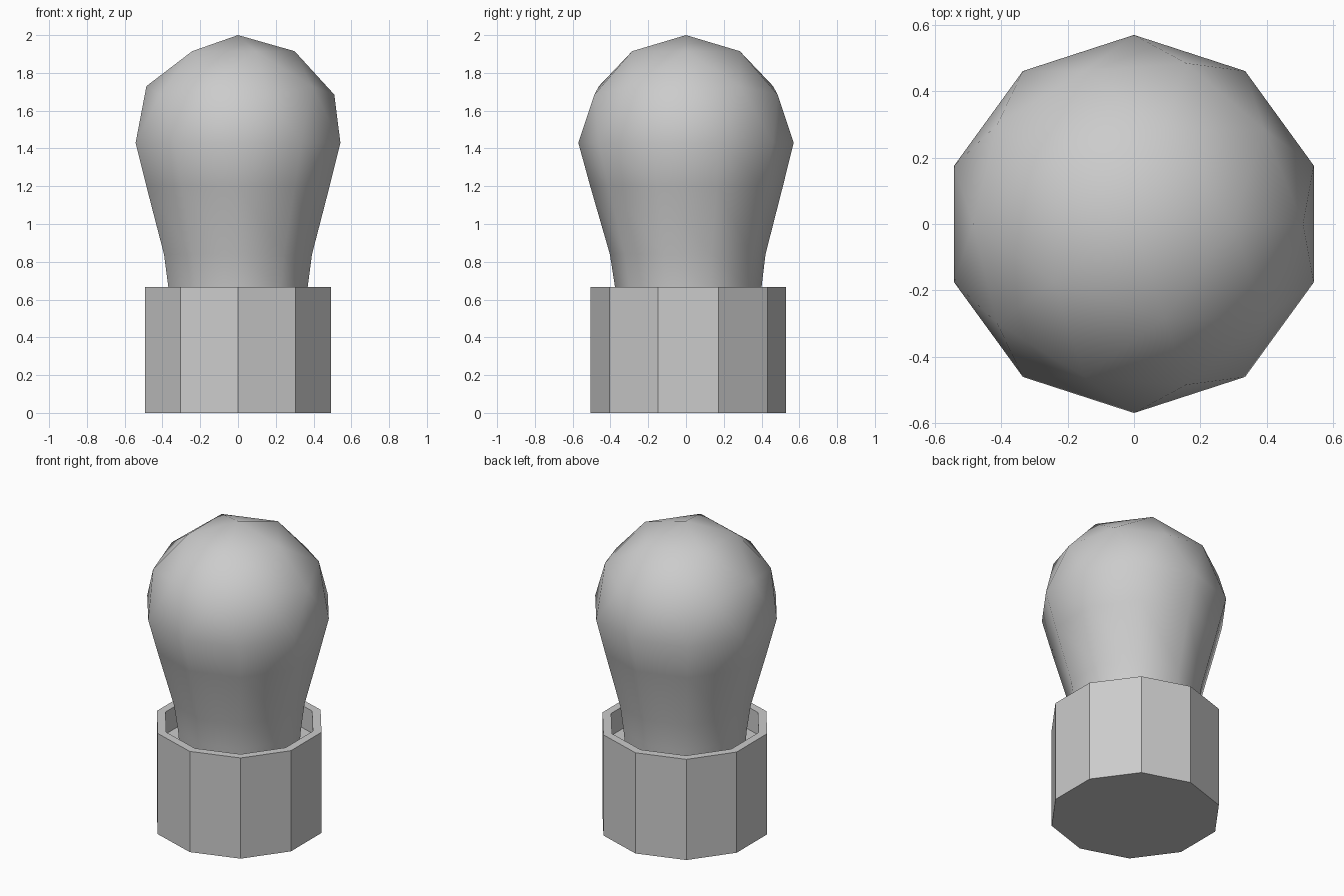
import bpy, bmesh
from math import sin, cos, pi
from mathutils import Matrix

if "Cube" in bpy.data.objects:
    bpy.data.objects.remove(bpy.data.objects["Cube"])

SIDES = 10
OFF_Y = 0.012  # socket sits slightly towards the back


def ring(bm, r, z, y=OFF_Y):
    angles = [pi / 10 + 2 * pi * i / SIDES for i in range(SIDES)]
    return [bm.verts.new((r * cos(a), y + r * sin(a), z)) for a in angles]


def bridge(bm, a, b):
    for i in range(SIDES):
        j = (i + 1) % SIDES
        bm.faces.new((a[i], a[j], b[j], b[i]))


def finish(bm, name, smooth):
    bmesh.ops.recalc_face_normals(bm, faces=bm.faces)
    for f in bm.faces:
        f.smooth = smooth
    mesh = bpy.data.meshes.new(name)
    bm.to_mesh(mesh)
    bm.free()
    obj = bpy.data.objects.new(name, mesh)
    bpy.context.collection.objects.link(obj)
    return obj


# Socket: ten-sided cup with a thin rim and a raised inner floor
bm = bmesh.new()
rings = [ring(bm, r, z) for r, z in [(0.517, 0), (0.517, 0.667), (0.463, 0.667), (0.463, 0.52)]]
for a, b in zip(rings, rings[1:]):
    bridge(bm, a, b)
bm.faces.new(rings[0])
bm.faces.new(rings[-1])
finish(bm, "socket", False)

# Bulb: upper half of an icosphere, continued down into a tapering neck
bm = bmesh.new()
bmesh.ops.create_icosphere(bm, subdivisions=2, radius=0.57,
                           matrix=Matrix.Translation((0, 0, 1.43)))
bmesh.ops.delete(bm, geom=[v for v in bm.verts if v.co.z < 1.42], context='VERTS')
neck = [ring(bm, r, z, y) for r, z, y in [
    (0.57, 1.43, 0), (0.51, 1.20, 0.003), (0.412, 0.84, 0.009),
    (0.388, 0.667, OFF_Y), (0.375, 0.52, OFF_Y)]]
for a, b in zip(neck, neck[1:]):
    bridge(bm, a, b)
bmesh.ops.remove_doubles(bm, verts=bm.verts, dist=0.005)
finish(bm, "bulb", True)
